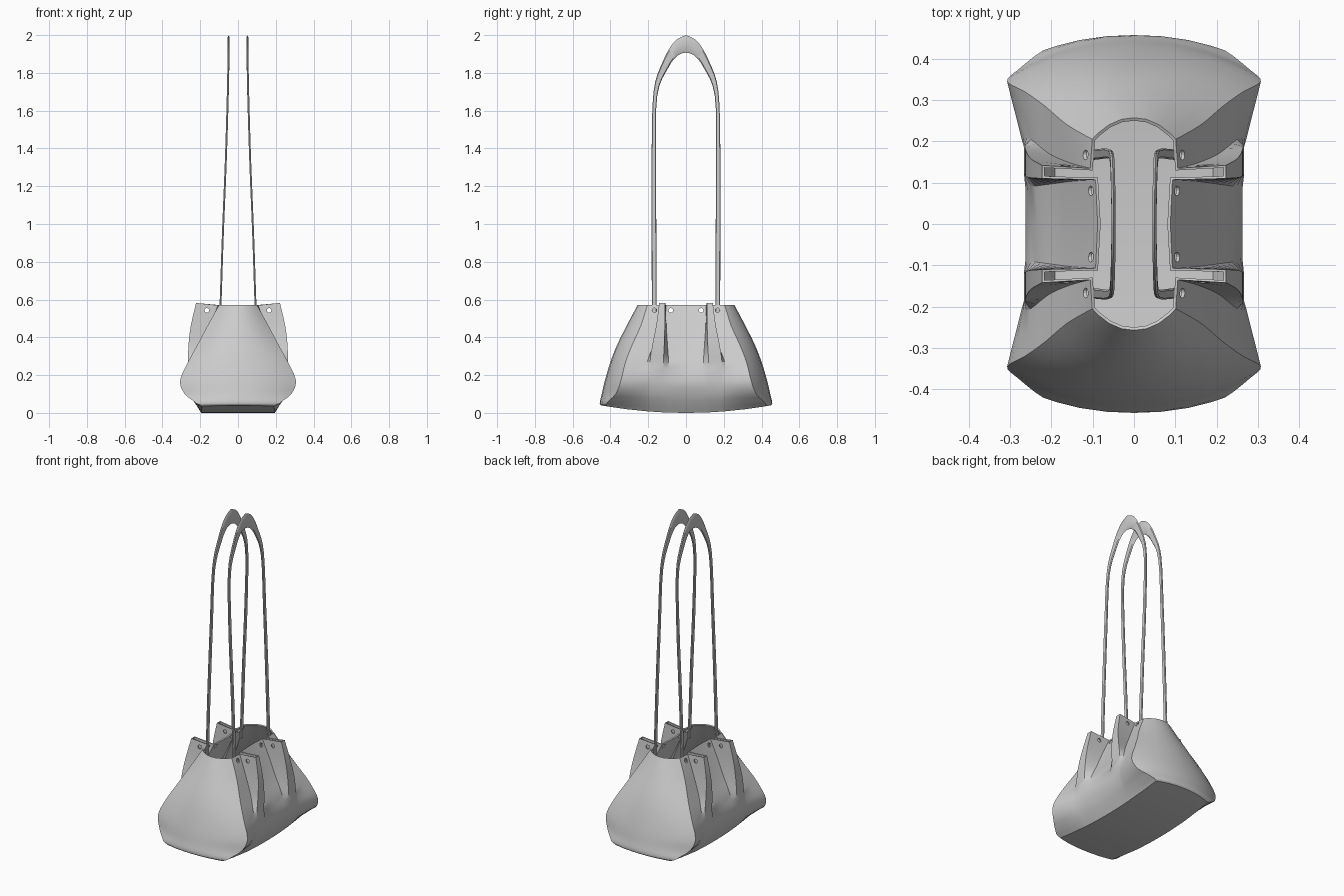
import bpy, bmesh, math
from mathutils import Matrix

if "Cube" in bpy.data.objects:
    bpy.data.objects.remove(bpy.data.objects["Cube"])


def catmull(rows, steps):
    """Smoothly interpolate between rows of numbers."""
    out = []
    for i in range(len(rows) - 1):
        p0, p1 = rows[max(i - 1, 0)], rows[i]
        p2, p3 = rows[i + 1], rows[min(i + 2, len(rows) - 1)]
        for s in range(steps):
            t = s / steps
            out.append([0.5 * (2 * b + (c - a) * t + (2 * a - 5 * b + 4 * c - d) * t * t
                               + (3 * b - a - 3 * c + d) * t ** 3)
                        for a, b, c, d in zip(p0, p1, p2, p3)])
    return out + [list(rows[-1])]


def finish(bm, name):
    bmesh.ops.recalc_face_normals(bm, faces=bm.faces)
    me = bpy.data.meshes.new(name)
    bm.to_mesh(me)
    bm.free()
    ob = bpy.data.objects.new(name, me)
    bpy.context.collection.objects.link(ob)
    return ob


def activate(ob):
    bpy.ops.object.select_all(action='DESELECT')
    ob.select_set(True)
    bpy.context.view_layer.objects.active = ob


def smooth(ob, angle):
    activate(ob)
    bpy.ops.object.shade_smooth_by_angle(angle=math.radians(angle))


# Body levels: z, side middle x, end y, corner x/y, fold root 1 x/y,
# fold root 2 x/y, fold tip x, fold tip y range
LEVELS = [
    (0.00, .195, .450, .190, .420, .195, .090, .195, .210, .195, .120, .185),
    (0.05, .225, .457, .220, .420, .225, .090, .227, .210, .225, .120, .185),
    (0.10, .248, .446, .282, .372, .248, .090, .256, .210, .251, .120, .185),
    (0.17, .262, .430, .307, .345, .263, .090, .273, .210, .266, .120, .185),
    (0.27, .235, .400, .264, .320, .238, .092, .250, .205, .264, .120, .190),
    (0.36, .185, .365, .215, .285, .192, .098, .205, .170, .262, .115, .178),
    (0.46, .138, .315, .162, .240, .145, .104, .155, .148, .250, .112, .158),
    (0.57, .088, .257, .101, .205, .093, .107, .106, .135, .222, .110, .142),
]


def quarter(r):
    z, xm, ye, xc, yc, xa, ya, xb, yb, xt, y1, y2 = r
    lift = 0.012 * max(0, (z - 0.46) / 0.11)
    pts = [(xm, 0, 0), (xa, ya, 0), (xt, y1, lift), (xt, y2, lift), (xb, yb, 0),
           ((xb + xc) / 2, (yb + yc) / 2, 0)]
    pts += [(xc * t, ye - (ye - yc) * t ** 2.2, 0) for t in (1, .85, .6, .3, 0)]
    rise = 0.04 * max(0, 1 - z / 0.05)
    return [(x, y, z + dz + rise * (y / .45) ** 2) for x, y, dz in pts]


# Bag body: lofted rings with the tucked folds built into the wall
bm = bmesh.new()
rings = []
for row in catmull(LEVELS, 3):
    q = quarter(row)
    ring = (q + [(-x, y, z) for x, y, z in q[-2::-1]]
            + [(-x, -y, z) for x, y, z in q[1:]]
            + [(x, -y, z) for x, y, z in q[-2:0:-1]])
    rings.append([bm.verts.new(p) for p in ring])
n = len(rings[0])
h = n // 4
for a, b in zip(rings, rings[1:]):
    for i in range(n):
        j = (i + 1) % n
        bm.faces.new((a[i], a[j], b[j], b[i]))
for i in range(-h, h):
    idx = dict.fromkeys(k % n for k in (i, i + 1, 2 * h - i - 1, 2 * h - i))
    bm.faces.new([rings[0][k] for k in idx])
body = finish(bm, "bag_body")
shell = body.modifiers.new("shell", 'SOLIDIFY')
shell.thickness = 0.008
shell.offset = -1

# Eyelet holes in the side panels and folds
bm = bmesh.new()
for sx in (-1, 1):
    for sy in (-1, 1):
        for x, y, axis, depth in ((.105, .08, 'Y', .07), (.105, .167, 'Y', .07),
                                  (.165, .126, 'X', .08)):
            m = (Matrix.Translation((sx * x, sy * y, 0.543))
                 @ Matrix.Rotation(math.pi / 2, 4, axis))
            bmesh.ops.create_cone(bm, cap_ends=True, segments=12, radius1=.012,
                                  radius2=.012, depth=depth, matrix=m)
cutter = finish(bm, "eyelet_cutter")
cutter.hide_render = True
cut = body.modifiers.new("eyelets", 'BOOLEAN')
cut.operation = 'DIFFERENCE'
cut.object = cutter
activate(body)
for name in ("shell", "eyelets"):
    bpy.ops.object.modifier_apply(modifier=name)
bpy.data.objects.remove(cutter)
smooth(body, 28)

# Handle half path: x, outer y/z, inner y/z
STRAP = [
    (.096, .180, 0.50, .155, 0.50),
    (.091, .181, 0.62, .156, 0.62),
    (.080, .182, 0.95, .157, 0.95),
    (.064, .182, 1.35, .159, 1.35),
    (.054, .172, 1.70, .152, 1.68),
    (.051, .123, 1.86, .092, 1.83),
    (.050, .062, 1.965, .042, 1.893),
    (.050, .000, 2.00, .000, 1.907),
]


def handle(name, side):
    half = catmull(STRAP, 4)
    path = half + [[x, -yo, zo, -yi, zi] for x, yo, zo, yi, zi in half[-2::-1]]
    bm = bmesh.new()
    secs = []
    for x, yo, zo, yi, zi in path:
        ym, zm = (yo + yi) / 2, (zo + zi) / 2
        pts = [(0, yo, zo), (.006, ym, zm), (0, yi, zi), (-.006, ym, zm)]
        # flattened eight-sided strap section
        pts = [(0, yo, zo)] + [(d, ym + (e[0] - ym) * .75, zm + (e[1] - zm) * .75)
                               for d, e in ((.005, (yo, zo)), (.005, (yi, zi)))] \
            + [(0, yi, zi)] + [(d, ym + (e[0] - ym) * .75, zm + (e[1] - zm) * .75)
                               for d, e in ((-.005, (yi, zi)), (-.005, (yo, zo)))]
        secs.append([bm.verts.new((side * (x + d), y, z)) for d, y, z in pts])
    for a, b in zip(secs, secs[1:]):
        for i in range(6):
            j = (i + 1) % 6
            bm.faces.new((a[i], a[j], b[j], b[i]))
    bm.faces.new(secs[0])
    bm.faces.new(secs[-1])
    smooth(finish(bm, name), 35)


handle("right_handle", 1)
handle("left_handle", -1)
